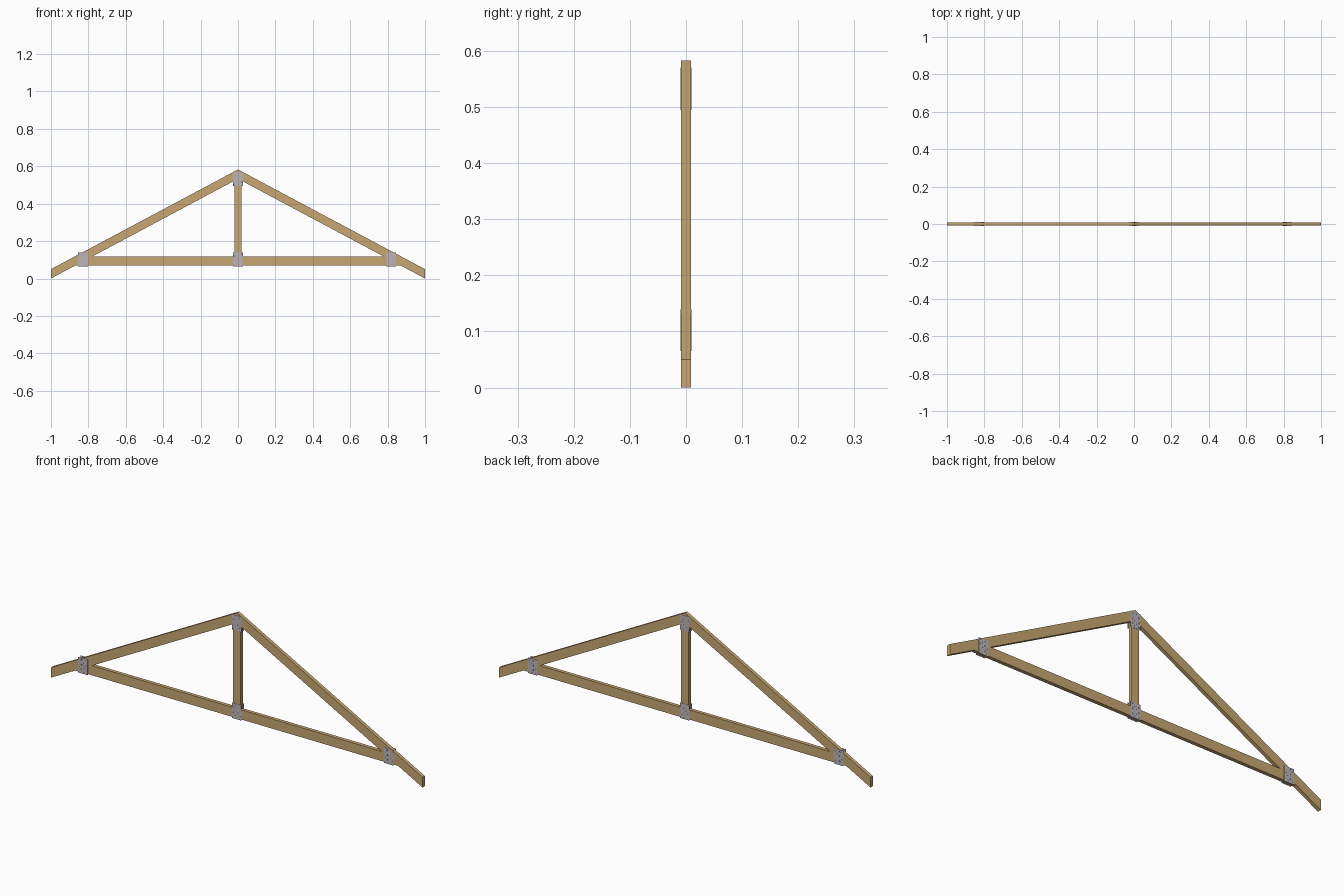
import bpy, bmesh

if "Cube" in bpy.data.objects:
    bpy.data.objects.remove(bpy.data.objects["Cube"])

def material(name, col):
    m = bpy.data.materials.new(name)
    m.diffuse_color = (*col, 1)
    m.use_nodes = True
    m.node_tree.nodes["Principled BSDF"].inputs["Base Color"].default_value = m.diffuse_color
    return m

WOOD = material("pine_wood", (0.58, 0.39, 0.17))
STEEL = material("galvanised_steel", (0.50, 0.47, 0.53))

HALF = 0.0088            # half the timber thickness
PLATE = 0.0010           # plate thickness
PEAK, EAVE, DEPTH = 0.583, 0.05, 0.05
SLOPE = PEAK - EAVE

def underside(x):
    return PEAK - DEPTH - SLOPE * abs(x)

def x_at(z):
    return (PEAK - DEPTH - z) / SLOPE

def finish(name, bm, mat):
    bmesh.ops.recalc_face_normals(bm, faces=bm.faces[:])
    me = bpy.data.meshes.new(name)
    bm.to_mesh(me)
    bm.free()
    me.materials.append(mat)
    ob = bpy.data.objects.new(name, me)
    bpy.context.collection.objects.link(ob)
    return ob

def timber(name, outline):
    """Extrude an x/z outline through the timber thickness."""
    bm = bmesh.new()
    face = bm.faces.new([bm.verts.new((x, -HALF, z)) for x, z in outline])
    ext = bmesh.ops.extrude_face_region(bm, geom=[face])
    verts = [v for v in ext["geom"] if isinstance(v, bmesh.types.BMVert)]
    bmesh.ops.translate(bm, verts=verts, vec=(0, 2 * HALF, 0))
    return finish(name, bm, WOOD)

def nail_plate(name, cx, cz, side, w=0.052, h=0.075, nx=9, nz=13):
    """Thin plate with staggered punched slots."""
    bm = bmesh.new()
    y = side * HALF
    grid = [[bm.verts.new((cx + w * (i / nx - 0.5), y, cz + h * (j / nz - 0.5)))
             for j in range(nz + 1)] for i in range(nx + 1)]
    for i in range(nx):
        for j in range(nz):
            if i % 2 == 1 and j % 4 == i % 4:
                continue
            bm.faces.new((grid[i][j], grid[i + 1][j], grid[i + 1][j + 1], grid[i][j + 1]))
    ext = bmesh.ops.extrude_face_region(bm, geom=bm.faces[:])
    verts = [v for v in ext["geom"] if isinstance(v, bmesh.types.BMVert)]
    bmesh.ops.translate(bm, verts=verts, vec=(0, side * PLATE, 0))
    return finish(name, bm, STEEL)

# Sloping rafters, plumb cut at eaves and ridge
for s, label in ((-1, "left"), (1, "right")):
    timber(f"rafter_{label}", [(0, PEAK), (s, EAVE), (s, EAVE - DEPTH), (0, PEAK - DEPTH)])

# Bottom tie with ends cut to the rafter slope
Z0, Z1 = 0.07, 0.117
timber("bottom_tie", [(-x_at(Z0), Z0), (x_at(Z0), Z0), (x_at(Z1), Z1), (-x_at(Z1), Z1)])

# King post with pointed top under the ridge
P = 0.02
timber("king_post", [(-P, Z1), (P, Z1), (P, underside(P)), (0, underside(0)), (-P, underside(P))])

# Nail plates on both faces of every joint
joints = {"left_heel": (-0.829, 0.1025), "right_heel": (0.819, 0.1025),
          "post_foot": (0, 0.1025), "ridge": (0, 0.5325)}
for label, (x, z) in joints.items():
    for side, face in ((-1, "front"), (1, "back")):
        nail_plate(f"nail_plate_{label}_{face}", x, z, side)
